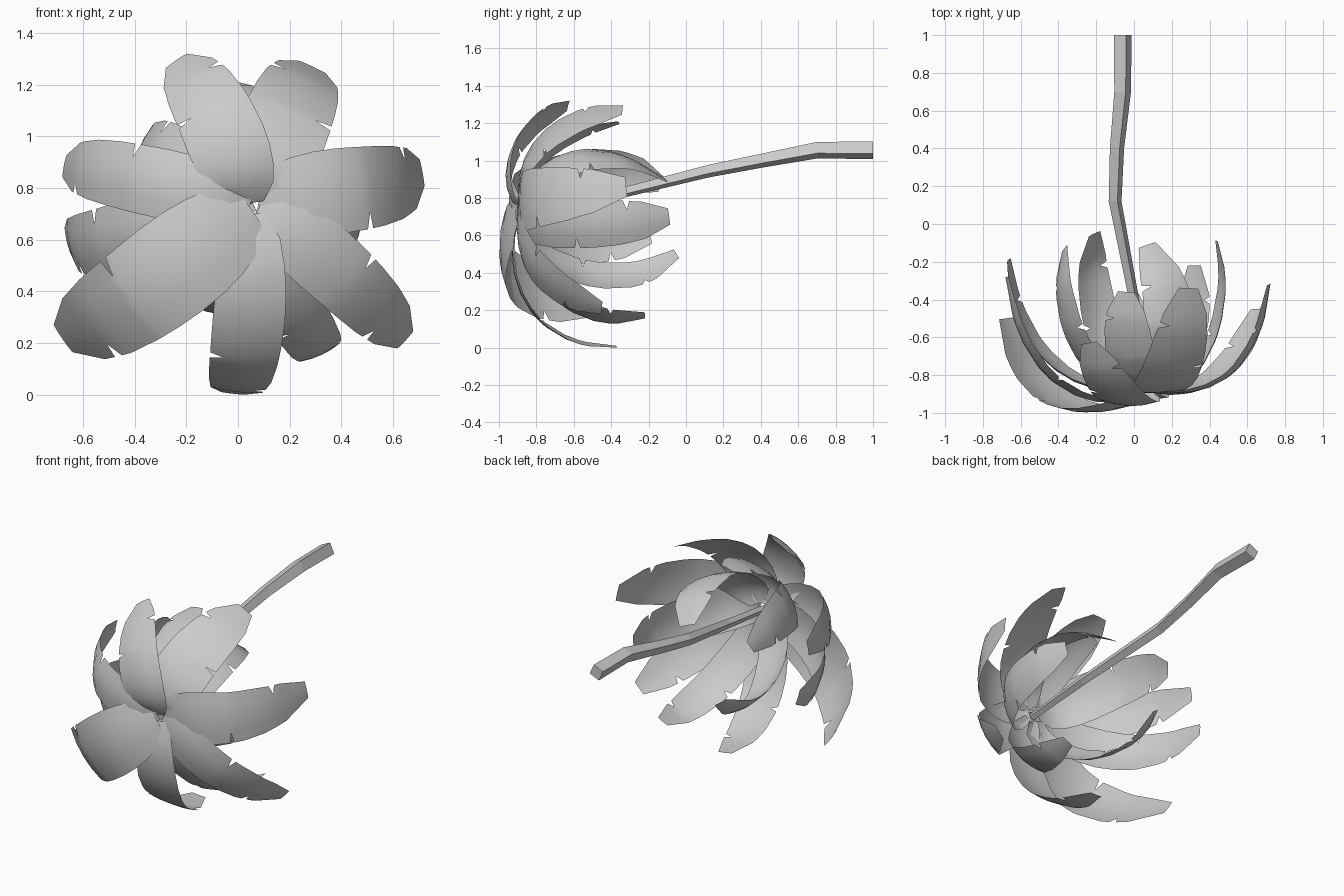
import bpy, math, random
from mathutils import Vector

if "Cube" in bpy.data.objects:
    bpy.data.objects.remove(bpy.data.objects["Cube"])

random.seed(4)
CUP = Vector((0.05, -0.2, 0.75))          # point the bowl of petals faces


def add_mesh(name, verts, faces, smooth):
    me = bpy.data.meshes.new(name)
    me.from_pydata([tuple(v) for v in verts], [], faces)
    me.polygons.foreach_set("use_smooth", [smooth] * len(faces))
    ob = bpy.data.objects.new(name, me)
    bpy.context.collection.objects.link(ob)
    return ob


def path(p, t):
    # smooth cubic passing through four points at t = 0, 1/3, 2/3, 1
    out = Vector((0, 0, 0))
    for i in range(4):
        k = 1.0
        for j in range(4):
            if j != i:
                k *= (t - j / 3) / (i / 3 - j / 3)
        out += p[i] * k
    return out


PROFILE = [.45, .78, .91, .98, 1, .98, .94, .87, .72, .32]


def half_width(t):
    f = min(t, 0.9999) * (len(PROFILE) - 1)
    i = int(f)
    return PROFILE[i] + (PROFILE[i + 1] - PROFILE[i]) * (f - i)


def petal(name, pts, width, cup=.09):
    p = [Vector(q) for q in pts]
    side = random.choice((0, 1))
    # torn notches: (position along petal, which edge)
    notches = [(random.uniform(.82, .87), side), (random.uniform(.56, .65), 1 - side)]
    rows = [(i / 9, None) for i in range(10)]
    for t, s in notches:
        rows = [r for r in rows if abs(r[0] - t) > .025]
        rows += [(t - .014, None), (t, s), (t + .014, None)]
    rows.sort(key=lambda r: r[0])
    verts, faces = [], []
    cols = (-1, -.5, 0, .5, 1)
    for t, cut in rows:
        c = path(p, t)
        tan = (path(p, t + .01) - path(p, t - .01)).normalized()
        n = CUP - c
        n = (n - tan * n.dot(tan)).normalized()
        across = tan.cross(n)
        for u in cols:
            if cut is not None and (u > 0) == (cut == 1):
                u *= .6
            u *= half_width(t)
            verts.append(c + across * u * width / 2 + n * u * u * width * cup)
    w = len(cols)
    for r in range(len(rows) - 1):
        for k in range(w - 1):
            a = r * w + k
            faces.append((a, a + 1, a + w + 1, a + w))
    add_mesh(name, verts, faces, True)


# Outer ring of petals
petal("outer_petal_top", [(.03, -.89, .74), (-.02, -.965, .92), (-.12, -.88, 1.14), (-.24, -.63, 1.295)], .31)
petal("outer_petal_upper_right", [(.08, -.88, .75), (.15, -.87, .96), (.23, -.69, 1.16), (.29, -.34, 1.27)], .35, .04)
petal("outer_petal_right", [(.08, -.88, .74), (.31, -.89, .78), (.56, -.75, .81), (.715, -.32, .86)], .33, .05)
petal("outer_petal_lower_right", [(.08, -.88, .72), (.26, -.9, .59), (.48, -.78, .39), (.65, -.45, .21)], .28, .08)
petal("outer_petal_bottom", [(.05, -.89, .7), (.05, -.92, .39), (.02, -.75, .11), (-.02, -.37, .003)], .28, .05)
petal("outer_petal_lower_left", [(.05, -.91, .72), (-.17, -.995, .55), (-.44, -.92, .35), (-.68, -.5, .215)], .4, .07)
petal("outer_petal_left", [(.05, -.9, .76), (-.21, -.94, .8), (-.5, -.76, .86), (-.675, -.28, .885)], .27)

# Inner ring of petals
petal("inner_petal_lower_left", [(.02, -.88, .72), (-.3, -.84, .64), (-.56, -.6, .575), (-.665, -.19, .6)], .29)
petal("inner_petal_upper_left", [(.02, -.86, .76), (-.2, -.8, .87), (-.36, -.5, .95), (-.37, -.13, .87)], .28)
petal("inner_petal_top", [(.05, -.86, .76), (.02, -.84, .95), (-.03, -.65, 1.12), (-.04, -.36, 1.205)], .28)
petal("inner_petal_upper_right", [(.08, -.86, .76), (.17, -.78, .92), (.2, -.5, 1.03), (.07, -.11, .9)], .31)
petal("inner_petal_right", [(.08, -.86, .74), (.3, -.82, .68), (.46, -.5, .66), (.44, -.09, .7)], .28)
petal("inner_petal_lower_right", [(.06, -.86, .7), (.15, -.85, .46), (.28, -.62, .22), (.32, -.22, .17)], .24)
petal("inner_petal_bottom", [(.03, -.86, .7), (-.08, -.8, .5), (-.2, -.45, .37), (-.21, -.05, .5)], .25)

# Four-sided bent stem, tapering into the flower
STEM = [((.05, -.9, .72), .022), ((.01, -.45, .8), .028), ((-.1, .12, .943), .036),
        ((-.09, .4, .998), .04), ((-.06, .7, 1.055), .047), ((-.06, 1, 1.055), .05)]
verts, faces = [], []
for (x, y, z), r in STEM:
    for k in range(4):
        a = math.radians(70 + 90 * k)
        verts.append((x + r * math.cos(a), y, z + r * math.sin(a)))
for s in range(len(STEM) - 1):
    for k in range(4):
        b = s * 4
        faces.append((b + k, b + 4 + k, b + 4 + (k + 1) % 4, b + (k + 1) % 4))
faces += [(0, 1, 2, 3), tuple(len(verts) - 1 - i for i in range(4))]
add_mesh("stem", verts, faces, False)
